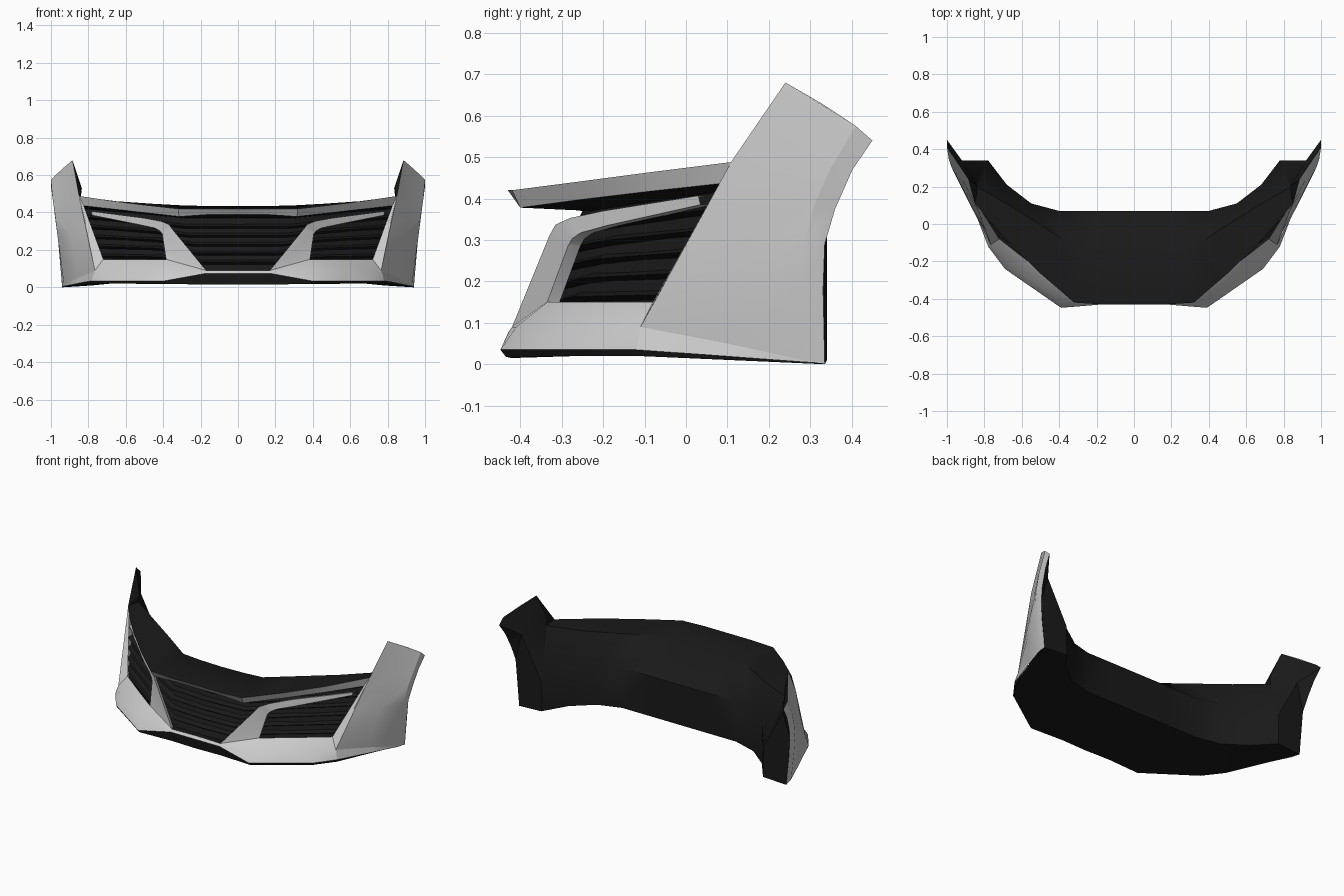
import bpy, bmesh, math
from mathutils import Vector

black = bpy.data.materials.new("black_plastic")
black.diffuse_color = (0.01, 0.01, 0.01, 1)
REF = Vector((0.45, 0.0, 0.25))   # middle of one half, used to face sheets outward


def finish(name, bm, mat=None, angle=30):
    """Turn a half-side bmesh into a mirrored, smooth-by-angle object."""
    mesh = bpy.data.meshes.new(name)
    bm.to_mesh(mesh)
    bm.free()
    ob = bpy.data.objects.new(name, mesh)
    bpy.context.collection.objects.link(ob)
    if mat:
        mesh.materials.append(mat)
    bpy.ops.object.select_all(action='DESELECT')
    bpy.context.view_layer.objects.active = ob
    ob.select_set(True)
    bpy.ops.object.shade_smooth_by_angle(angle=math.radians(angle))
    ob.modifiers.new("mirror", 'MIRROR').merge_threshold = 0.0005
    return ob


def sheet(name, rows, mat=None, angle=30):
    """Surface through rows of points."""
    bm = bmesh.new()
    vs = [[bm.verts.new(p) for p in r] for r in rows]
    for a, b in zip(vs, vs[1:]):
        for i in range(len(a) - 1):
            bm.faces.new((a[i], a[i + 1], b[i + 1], b[i]))
    bm.normal_update()
    if sum(f.normal.dot(f.calc_center_median() - REF) * f.calc_area() for f in bm.faces) < 0:
        bmesh.ops.reverse_faces(bm, faces=bm.faces[:])
    return finish(name, bm, mat, angle)


# Side fender panel
sill_top = [(.765, -.11, .09), (.855, .1, .05), (.93, .27, .012), (.94, .335, .002)]
fender = [
    sill_top,
    [(.78, -.06, .18), (.88, .11, .18), (.952, .275, .18), (.955, .331, .18)],
    [(.80, 0, .29), (.895, .15, .29), (.967, .285, .29), (.965, .335, .29)],
    [(.825, .055, .39), (.91, .2, .39), (.978, .31, .385), (.978, .36, .375)],
    [(.85, .11, .49), (.925, .25, .48), (.99, .345, .465), (.99, .402, .47)],
    [(.885, .24, .68), (.945, .33, .628), (1, .41, .575), (1, .45, .54)]]
sheet("side_fender", fender)

# Black rear shell: top, sloping shoulder and back wall
bar_top = [(0, -.43, .42), (.17, -.43, .42), (.32, -.42, .42),
           (.5, -.265, .44), (.68, -.09, .463), (.85, .11, .488)]
wall_low = [(0, .07, .03), (.2, .07, .03), (.4, .07, .03),
            (.55, .11, .025), (.68, .21, .02), (.78, .34, .01)]
crease = [(0, -.165, .435), (.15, -.16, .435), (.28, -.15, .437),
          (.46, -.03, .447), (.65, .09, .46), (.84, .2, .485)]
shoulder = [(0, .07, .285), (.2, .07, .285), (.4, .07, .285),
            (.55, .11, .285), (.68, .21, .27), (.782, .338, .2)]
sheet("rear_shell", [bar_top, crease, shoulder, wall_low], black, angle=40)

# Lower lip edge and flat underside
lip_edge = [(0, -.43, .075), (.17, -.43, .075), (.39, -.448, .035),
            (.69, -.24, .035), (.78, -.12, .035), (.94, .335, .002)]
lip_low = [(0, -.425, .015), (.17, -.42, .015), (.39, -.435, .018),
           (.685, -.235, .02), (.775, -.118, .02), (.938, .335, .0)]
sheet("lip_strip", [lip_edge, lip_low], black)
sheet("underside", [lip_low, wall_low], black)

# Black closing faces behind the fender
peak, inner, back = (.885, .24, .68), (.835, .2, .53), (.92, .34, .46)
hip, mid, tip = (.782, .338, .2), (.965, .334, .29), (1, .45, .54)
caps = [(peak, inner, back), (peak, back, tip, (1, .41, .575)),
        (inner, (.84, .2, .485), hip, back),
        (back, mid, (.978, .36, .375), (.99, .402, .47), tip),
        (back, hip, (.78, .34, .01), (.94, .334, 0), mid),
        (peak, (.85, .11, .488), (.84, .2, .485), inner)]
bm = bmesh.new()
for c in caps:
    bm.faces.new([bm.verts.new(p) for p in c])
bmesh.ops.triangulate(bm, faces=[f for f in bm.faces if len(f.verts) > 3])
bmesh.ops.remove_doubles(bm, verts=bm.verts, dist=0.0005)
bmesh.ops.recalc_face_normals(bm, faces=bm.faces)
if sum(f.normal.y for f in bm.faces) < 0:
    bmesh.ops.reverse_faces(bm, faces=bm.faces[:])
finish("fender_inner", bm, black)

# Upper bar: grey front strip and dark underside
bar_low = [(0, -.405, .388), (.17, -.405, .388), (.315, -.4, .378),
           (.49, -.25, .398), (.665, -.083, .418), (.83, .09, .437)]
bar_back = [(0, -.25, .37), (.15, -.24, .37), (.29, -.23, .37),
            (.46, -.12, .387), (.64, 0, .404), (.82, .12, .42)]
sheet("upper_bar", [bar_top, bar_low])
sheet("upper_bar_underside", [bar_low, bar_back], black)

# Boomerang pillar between the centre and side grilles, with edges turned inward
blade_out = [(.17, -.42, .09), (.35, -.33, .31), (.37, -.315, .337), (.41, -.28, .353),
             (.5, -.2, .37), (.785, .03, .407)]
blade_in = [(.385, -.335, .15), (.405, -.285, .285), (.42, -.275, .303), (.445, -.255, .317),
            (.53, -.19, .335), (.78, .035, .385)]
sheet("grille_pillar", [blade_out, blade_in])
for part, edge, dx in (("inner", blade_in, -.012), ("outer", blade_out, .012)):
    sheet(f"pillar_return_{part}", [edge, [(x + dx, y + .03, z) for x, y, z in edge]])

# Lower bumper skin, sill below the fender, and centre lip
sheet("lower_bumper", [
    [(.17, -.42, .09), (.385, -.335, .15), (.55, -.212, .15), (.72, -.08, .15), (.765, -.11, .09)],
    [(.17, -.425, .083), (.39, -.41, .09), (.56, -.295, .09), (.71, -.18, .085), (.775, -.115, .06)],
    [(.17, -.43, .075), (.39, -.448, .035), (.54, -.344, .035), (.69, -.24, .035), (.78, -.12, .035)]])
sheet("fender_sill", [sill_top, [(.78, -.12, .035), (.865, .1, .019),
                                 (.93, .275, .006), (.94, .335, .002)]])
sheet("centre_lip", [[(0, -.415, .09), (.17, -.42, .09)], lip_edge[:2]])

# Narrow outer pillar beside the fender
sheet("outer_pillar", [[(.72, -.08, .15), (.825, .085, .437)],
                       [(.765, -.11, .09), (.85, .11, .488)]])

# Recessed grille backing with its floor
low = [(0, -.385, .09), (.17, -.38, .09), (.4, -.28, .12), (.75, -.03, .12)]
top = [(0, -.25, .37), (.29, -.23, .37), (.46, -.12, .387), (.82, .12, .425)]
sheet("grille_back", [low, top], black)
sheet("grille_floor", [[(0, -.415, .09), (.17, -.42, .09), (.385, -.335, .15), (.72, -.08, .15)],
                       low], black)

# Wedge-shaped grille slats following the backing
for k in range(5):
    t = .16 + .17 * k
    base = [Vector(a).lerp(Vector(b), t) for a, b in zip(low, top)]
    lift = Vector((0, .006, .012))
    nose = [p + Vector((0 if p.x == 0 else .01, -.024, 0)) for p in base]
    sheet(f"grille_slat_{k + 1}", [[p + lift for p in base],
                                   nose,
                                   [p - lift for p in base]], black)
